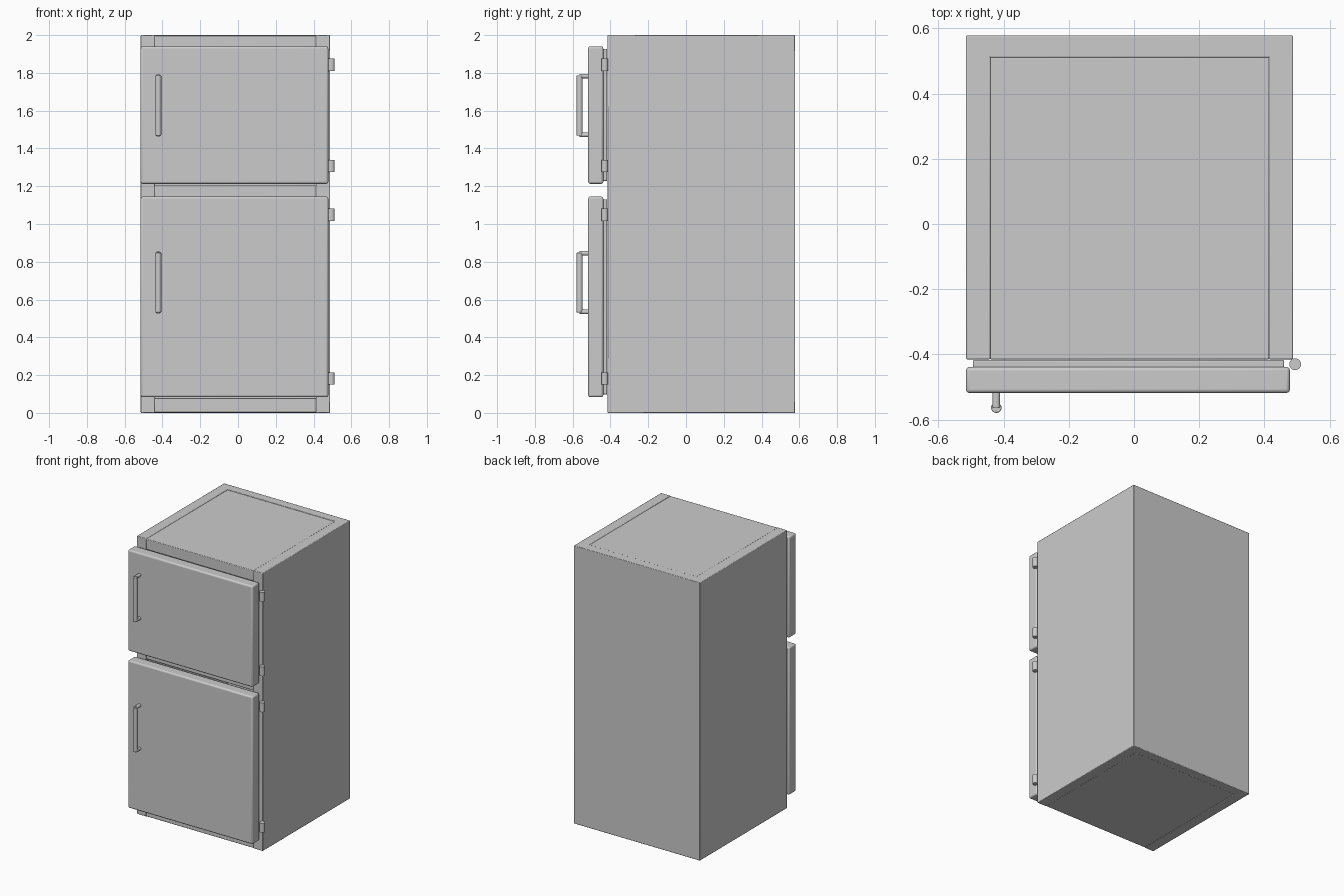
import bpy
from math import pi

if "Cube" in bpy.data.objects:
    bpy.data.objects.remove(bpy.data.objects["Cube"])


def smooth(obj):
    bpy.ops.object.select_all(action='DESELECT')
    obj.select_set(True)
    bpy.context.view_layer.objects.active = obj
    bpy.ops.object.shade_smooth_by_angle()


def box(name, x, y, z, bevel=0.004, segments=2):
    """Bevelled box from (min, max) ranges."""
    bpy.ops.mesh.primitive_cube_add(size=1, location=[(a + b) / 2 for a, b in (x, y, z)])
    obj = bpy.context.object
    obj.name = name
    obj.scale = [b - a for a, b in (x, y, z)]
    bpy.ops.object.transform_apply(location=False, rotation=False, scale=True)
    mod = obj.modifiers.new("Bevel", 'BEVEL')
    mod.width = bevel
    mod.segments = segments
    smooth(obj)
    return obj


def rod(name, center, radius, length, along_y=False, bevel=0.0):
    """Cylinder along z or y."""
    bpy.ops.mesh.primitive_cylinder_add(vertices=24, radius=radius, depth=length, location=center,
                                        rotation=(pi / 2 if along_y else 0, 0, 0))
    obj = bpy.context.object
    obj.name = name
    if bevel:
        mod = obj.modifiers.new("Bevel", 'BEVEL')
        mod.width = bevel
        mod.segments = 2
    smooth(obj)
    return obj


# Hollow cabinet: side walls, back, and three horizontal panels
FRONT, BACK = -0.415, 0.578
box("left_wall", (-0.515, -0.44), (FRONT, BACK), (0, 2))
box("right_wall", (0.413, 0.488), (FRONT, BACK), (0, 2))
box("back_wall", (-0.512, 0.485), (0.51, BACK), (0, 2))
for name, z in (("floor_panel", (0.002, 0.078)),
                ("divider_panel", (1.135, 1.205)),
                ("top_panel", (1.922, 1.998))):
    box(name, (-0.442, 0.415), (FRONT, 0.512), z)

# Doors with gaskets, hinges and handles
doors = (
    ("freezer", 1.213, 1.94, (1.307, 1.843), (1.472, 1.783)),
    ("fridge", 0.083, 1.145, (0.182, 1.048), (0.535, 0.845)),
)
for label, z0, z1, hinges, grips in doors:
    box(label + "_door", (-0.515, 0.478), (-0.518, -0.438), (z0, z1), 0.011, 3)
    box(label + "_gasket", (-0.494, 0.46), (-0.442, -0.417), (z0 + 0.014, z1 - 0.014))
    for z in hinges:
        rod(label + "_hinge", (0.494, -0.43, z), 0.018, 0.066)
    low, high = grips
    rod(label + "_handle_bar", (-0.422, -0.563, (low + high) / 2), 0.016, high - low + 0.008, bevel=0.003)
    for z in grips:
        rod(label + "_handle_post", (-0.422, -0.538, z), 0.012, 0.05, along_y=True)
